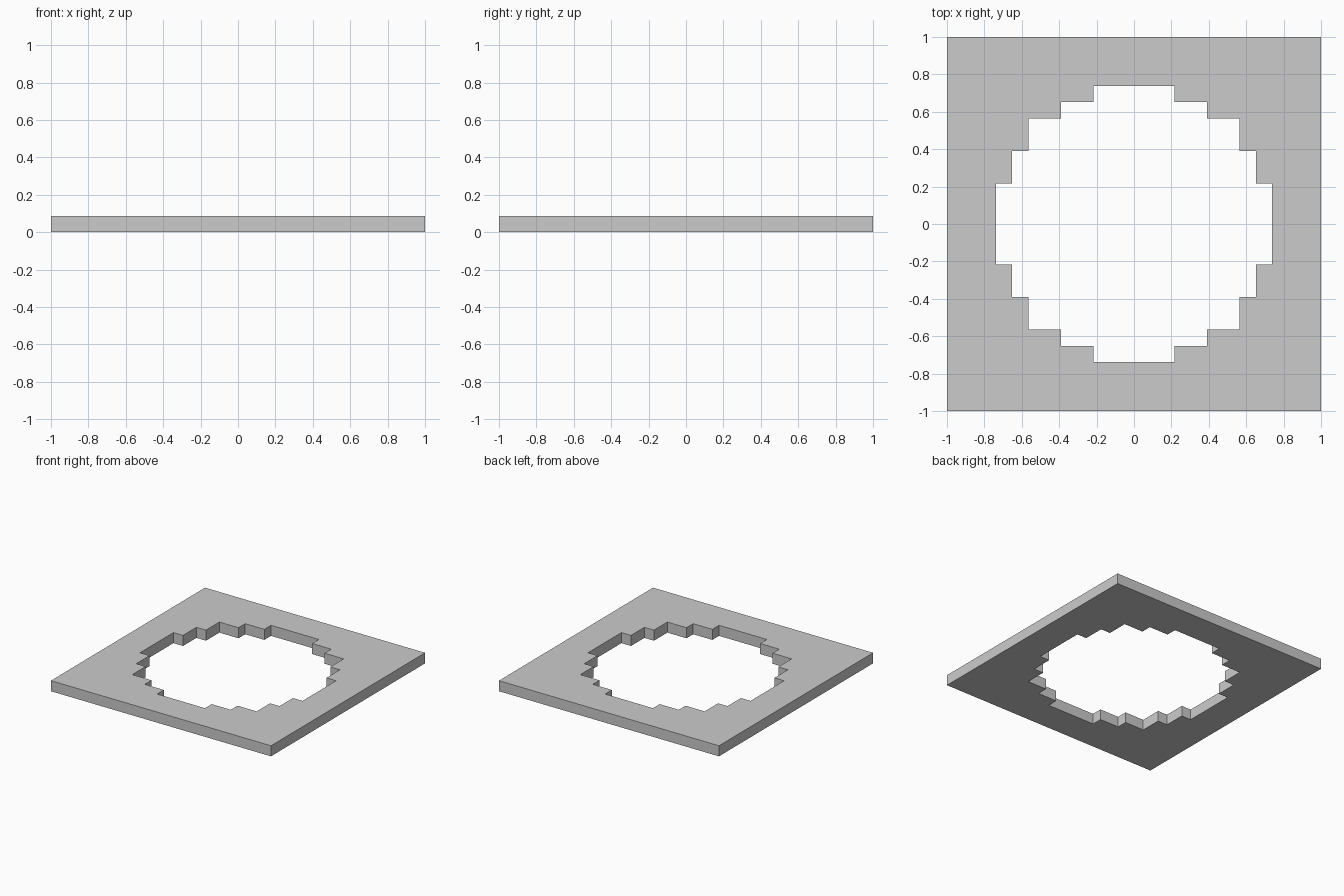
import bpy
import bmesh

if "Cube" in bpy.data.objects:
    bpy.data.objects.remove(bpy.data.objects["Cube"])

U = 1 / 11.5  # one block: the plate is 23 blocks wide and one block thick

# One quarter of the plate, in blocks: stepped ring edge, then outer corner
STEPS = [(0, 8.5), (2.5, 8.5), (2.5, 7.5), (4.5, 7.5), (4.5, 6.5), (6.5, 6.5),
         (6.5, 4.5), (7.5, 4.5), (7.5, 2.5), (8.5, 2.5), (8.5, 0)]
QUARTER = STEPS + [(11.5, 0), (11.5, 11.5), (0, 11.5)]

# Repeat the quarter four times around the centre
bm = bmesh.new()
points = QUARTER
for _ in range(4):
    bm.faces.new([bm.verts.new((x * U, y * U, 0)) for x, y in points])
    points = [(-y, x) for x, y in points]
bmesh.ops.remove_doubles(bm, verts=bm.verts, dist=1e-4)

mesh = bpy.data.meshes.new("stepped_ring_plate")
bm.to_mesh(mesh)
bm.free()
plate = bpy.data.objects.new("stepped_ring_plate", mesh)
bpy.context.collection.objects.link(plate)

# Thickness, upwards from the ground
solid = plate.modifiers.new("thickness", 'SOLIDIFY')
solid.thickness = U
solid.offset = 1
